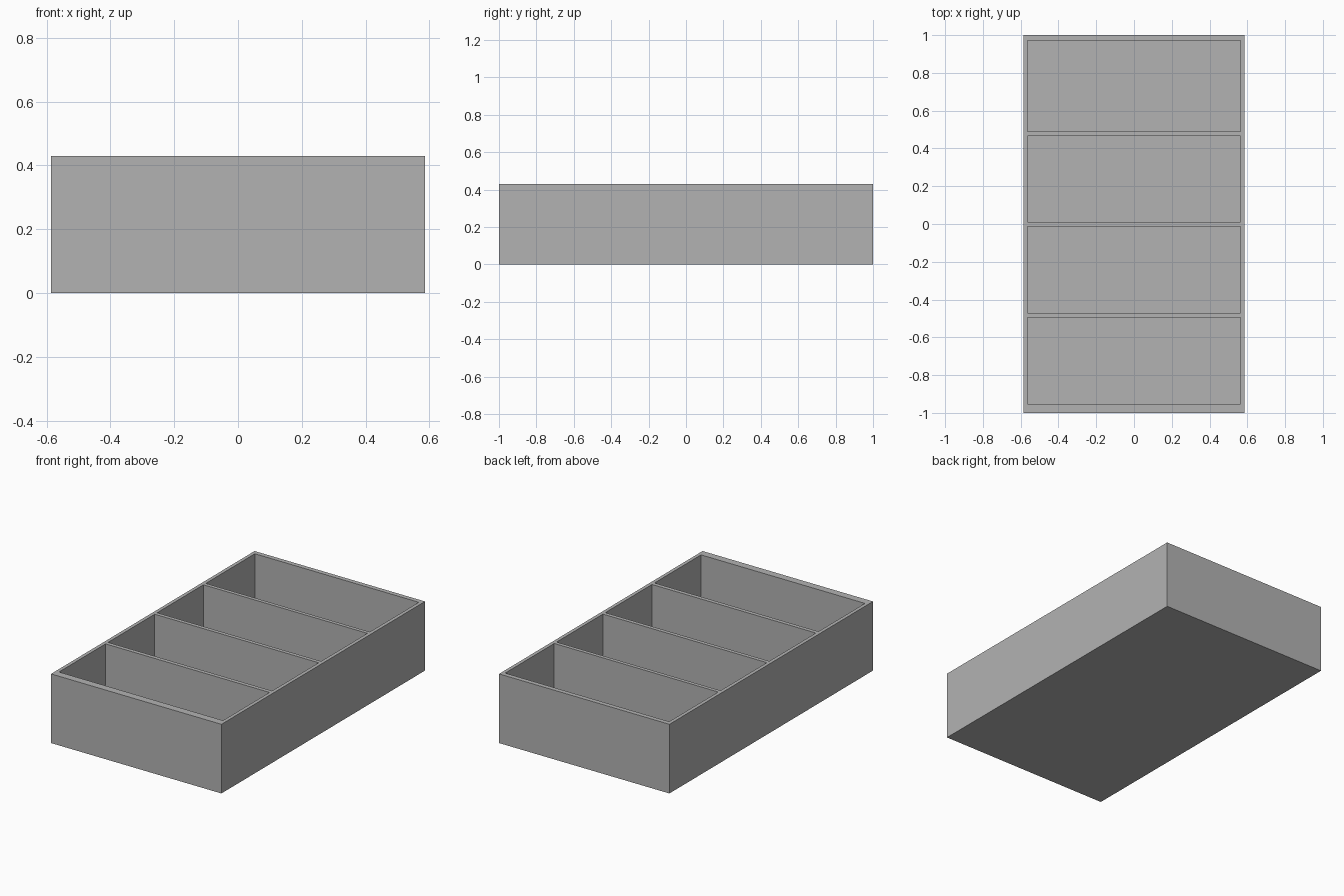
import bpy
import bmesh

cube = bpy.data.objects.get("Cube")
if cube:
    bpy.data.objects.remove(cube, do_unlink=True)

HEIGHT = 0.43
FLOOR = 0.024
XS = [-0.586, -0.564, 0.564, 0.586]
# Outer wall and pocket edges from front to back
YS = [-1, -0.953, -0.496, -0.471, -0.013, 0.011, 0.466, 0.489, 0.971, 1]

grey = bpy.data.materials.new("plain grey")
grey.use_nodes = True
colour = (0.45, 0.45, 0.45, 1)
grey.diffuse_color = colour
grey.node_tree.nodes["Principled BSDF"].inputs["Base Color"].default_value = colour

# Plan of walls, dividers and pockets
bm = bmesh.new()
rows = [[bm.verts.new((x, y, 0)) for x in XS] for y in YS]
for low, high in zip(rows, rows[1:]):
    for i in range(len(XS) - 1):
        bm.faces.new((low[i], low[i + 1], high[i + 1], high[i]))

# Raise the plan into a solid block
solid = bmesh.ops.extrude_face_region(bm, geom=bm.faces[:], use_keep_orig=True)
raised = [v for v in solid["geom"] if isinstance(v, bmesh.types.BMVert)]
bmesh.ops.translate(bm, verts=raised, vec=(0, 0, HEIGHT))
bmesh.ops.recalc_face_normals(bm, faces=bm.faces[:])

# Sink the four compartments
pockets = []
for j in range(1, len(YS) - 1, 2):
    x, y = 0, (YS[j] + YS[j + 1]) / 2
    for f in bm.faces:
        c = f.calc_center_median()
        if c.z > HEIGHT - 0.001 and abs(c.x - x) < 0.01 and abs(c.y - y) < 0.01:
            pockets.append(f)
sunk = bmesh.ops.extrude_discrete_faces(bm, faces=pockets)["faces"]
for f in sunk:
    bmesh.ops.translate(bm, verts=f.verts[:], vec=(0, 0, FLOOR - HEIGHT))

# Merge coplanar faces
bmesh.ops.dissolve_limit(bm, angle_limit=0.01, verts=bm.verts[:], edges=bm.edges[:])
bmesh.ops.recalc_face_normals(bm, faces=bm.faces[:])

mesh = bpy.data.meshes.new("divided_tray")
bm.to_mesh(mesh)
bm.free()
mesh.materials.append(grey)
tray = bpy.data.objects.new("divided_tray", mesh)
bpy.context.collection.objects.link(tray)
